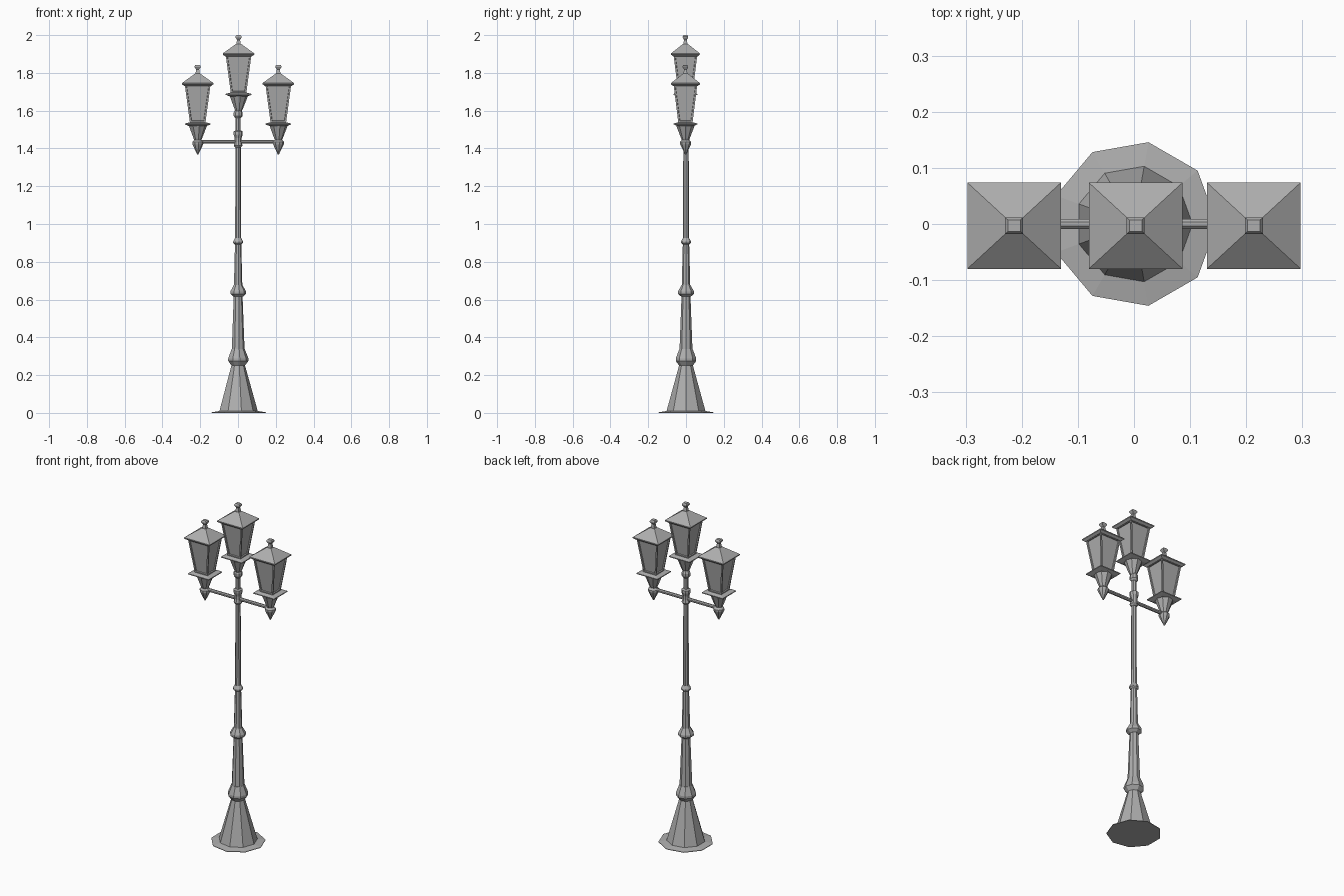
import bpy, bmesh, math
from mathutils import Vector

cube = bpy.data.objects.get("Cube")
if cube:
    bpy.data.objects.remove(cube)

metal = bpy.data.materials.new("grey metal")
metal.use_nodes = True
metal.diffuse_color = (0.42, 0.42, 0.42, 1)
metal.node_tree.nodes["Principled BSDF"].inputs["Base Color"].default_value = (0.42, 0.42, 0.42, 1)


def loft(name, profile, sides, loc=(0, 0, 0), phase=0.0, scale=(1, 1), window=False):
    """Stack rings of (radius, height) into a closed solid."""
    bm = bmesh.new()
    rings = []
    for r, z in profile:
        ring = []
        for i in range(sides):
            a = phase + math.tau * i / sides
            ring.append(bm.verts.new((r * math.cos(a) * scale[0], r * math.sin(a) * scale[1], z)))
        rings.append(ring)
    walls = []
    for low, high in zip(rings, rings[1:]):
        for i in range(sides):
            j = (i + 1) % sides
            walls.append(bm.faces.new((low[i], low[j], high[j], high[i])))
    bm.faces.new(rings[0][::-1])
    bm.faces.new(rings[-1])
    bmesh.ops.recalc_face_normals(bm, faces=bm.faces)
    if window:
        # framed panes: a flat border, then a step inwards
        bmesh.ops.inset_individual(bm, faces=walls, thickness=0.012)
        bmesh.ops.inset_individual(bm, faces=walls, thickness=0.002, depth=-0.006)
    mesh = bpy.data.meshes.new(name)
    bm.to_mesh(mesh)
    bm.free()
    mesh.materials.append(metal)
    obj = bpy.data.objects.new(name, mesh)
    obj.location = loc
    bpy.context.collection.objects.link(obj)
    return obj


def square(name, profile, loc, window=False):
    """Four-sided loft measured by half width, slightly shallower in depth."""
    d = math.sqrt(2)
    return loft(name, profile, 4, loc, math.pi / 4, (d, d * 0.92), window)


def lantern(prefix, x, z):
    """One lantern; z is the height of its base plate."""
    loc = (x, -0.003, z)
    square(prefix + "_base_plate", [(0.045, -0.012), (0.068, -0.003), (0.068, 0.002), (0.044, 0.008)], loc)
    square(prefix + "_glazed_body", [(0.041, 0.006), (0.068, 0.206)], loc, True)
    square(prefix + "_roof", [(0.07, 0.2), (0.0835, 0.21), (0.0835, 0.216), (0.014, 0.266)], loc)
    square(prefix + "_finial", [(0.012, 0.264), (0.008, 0.288), (0.016, 0.3), (0.016, 0.306), (0.011, 0.313)], loc)
    loft(prefix + "_cup", [(0.018, -0.088), (0.024, -0.075), (0.05, -0.008)], 9, loc)


# post: foot, plinth and tapering shaft
loft("foot_plate", [(0.148, 0), (0.148, 0.003), (0.105, 0.01)], 9)
loft("plinth", [(0.105, 0.008), (0.036, 0.255)], 9)
loft("lower_collar", [(0.036, 0.25), (0.055, 0.275), (0.055, 0.289), (0.036, 0.337)], 9)
loft("lower_shaft", [(0.035, 0.33), (0.024, 0.62)], 9)
loft("middle_collar", [(0.025, 0.615), (0.043, 0.63), (0.043, 0.643), (0.024, 0.676)], 9)
loft("middle_shaft", [(0.023, 0.67), (0.017, 0.9)], 9)
loft("upper_collar", [(0.018, 0.892), (0.027, 0.9), (0.027, 0.908), (0.017, 0.925)], 9)
loft("upper_shaft", [(0.016, 0.92), (0.014, 1.6)], 9)
loft("arm_collar", [(0.016, 1.405), (0.024, 1.415), (0.019, 1.435), (0.019, 1.455), (0.025, 1.475), (0.025, 1.49), (0.015, 1.495)], 9)
loft("neck_ring", [(0.015, 1.56), (0.024, 1.572), (0.024, 1.59), (0.016, 1.605)], 9)

# cross arm carrying the side lanterns
arm = loft("cross_arm", [(0.01, -0.21), (0.01, 0.21)], 8, (0, 0, 1.435), math.pi / 8)
arm.rotation_euler = (0, math.pi / 2, 0)

# lanterns, with hanging pendants under the side pair
lantern("centre_lantern", 0.003, 1.687)
for side, x in (("left", 0.2135), ("right", -0.2135)):
    lantern(side + "_lantern", x, 1.53)
    loft(side + "_pendant", [(0.003, 1.368), (0.026, 1.415), (0.03, 1.425), (0.03, 1.435), (0.017, 1.447)],
         9, (x, -0.002, 0))
